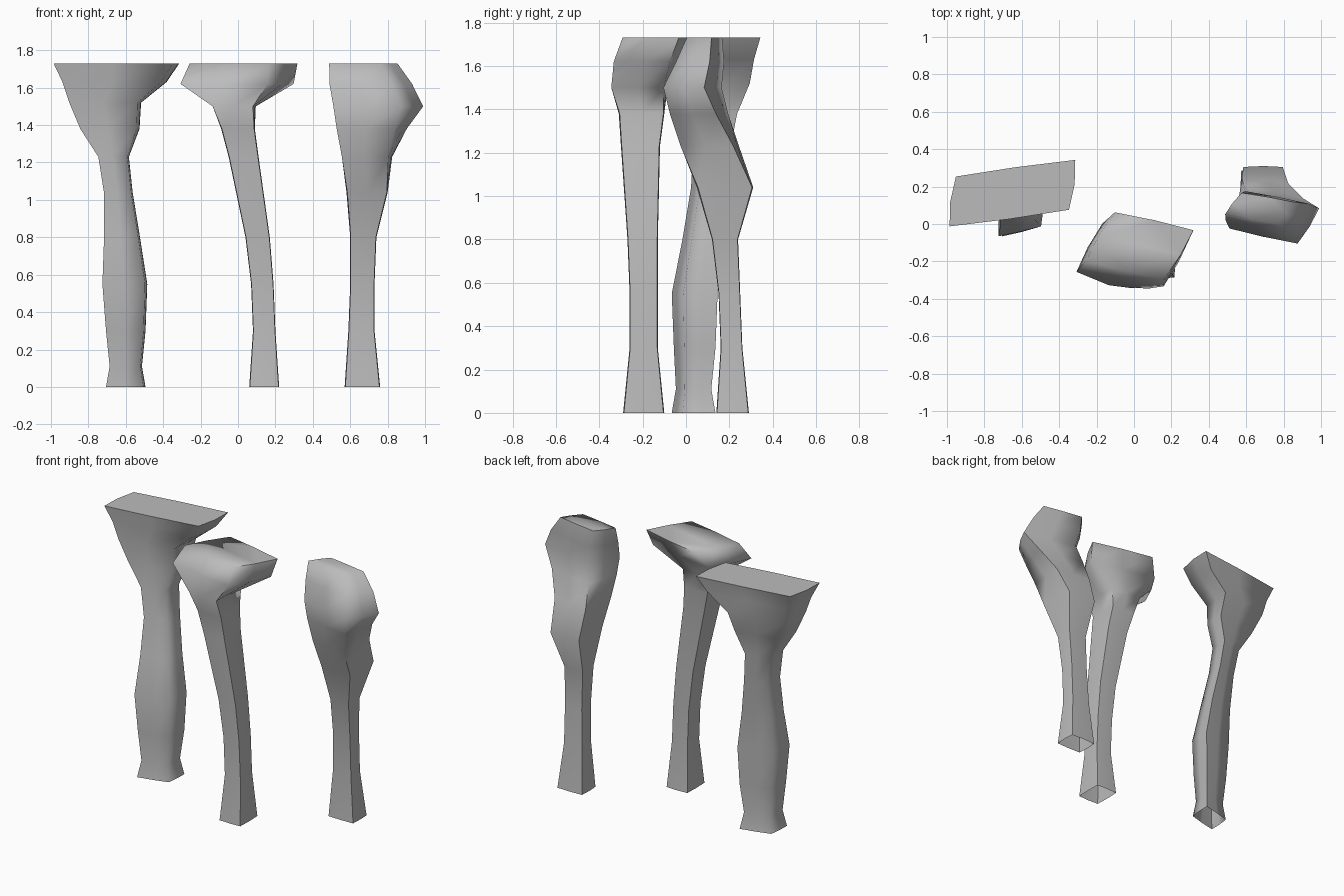
import bpy
import bmesh
import math

# Remove the default cube only
default_cube = bpy.data.objects.get("Cube")
if default_cube:
    bpy.data.objects.remove(default_cube, do_unlink=True)

# Single stone colour
stone = bpy.data.materials.new("stone grey")
stone.use_nodes = True
stone_colour = (0.5, 0.5, 0.5, 1)
stone.diffuse_color = stone_colour
stone.node_tree.nodes["Principled BSDF"].inputs["Base Color"].default_value = stone_colour

# Softened square outline: full-width side middles, slightly drawn-in corners
CORNER = 0.96
OUTLINE = [(-CORNER, -CORNER), (0, -1), (CORNER, -CORNER), (1, 0),
           (CORNER, CORNER), (0, 1), (-CORNER, CORNER), (-1, 0)]


def section_points(left, right, front, back, skew_x, skew_y):
    """Skewed outline that keeps to the given width and depth."""
    half_width = (right - left) / 2
    half_depth = (back - front) / 2
    middle_x = (left + right) / 2
    middle_y = (front + back) / 2
    for u, v in OUTLINE:
        x = middle_x + half_width * ((1 - abs(skew_x)) * u + skew_x * v)
        y = middle_y + half_depth * ((1 - abs(skew_y)) * v + skew_y * u)
        yield x, y


def build_pillar(name, sections, skew, ramp):
    """Loft the sections upward, cap the top and leave the foot open."""
    bm = bmesh.new()
    rings = []
    ramp_start, ramp_end = ramp
    for z, left, right, front, back in sections:
        amount = (z - ramp_start) / (ramp_end - ramp_start)
        amount = max(0, min(1, amount))
        points = section_points(left, right, front, back,
                                skew[0] * amount, skew[1] * amount)
        rings.append([bm.verts.new((x, y, z)) for x, y in points])

    # Side walls
    count = len(OUTLINE)
    for lower, upper in zip(rings, rings[1:]):
        for i in range(count):
            j = (i + 1) % count
            bm.faces.new((lower[i], lower[j], upper[j], upper[i]))

    # Flat head
    bm.faces.new(rings[-1])

    mesh = bpy.data.meshes.new(name)
    bm.to_mesh(mesh)
    bm.free()
    mesh.materials.append(stone)
    pillar = bpy.data.objects.new(name, mesh)
    bpy.context.collection.objects.link(pillar)

    bpy.ops.object.select_all(action="DESELECT")
    pillar.select_set(True)
    bpy.context.view_layer.objects.active = pillar
    bpy.ops.object.shade_smooth_by_angle(angle=math.radians(80))
    return pillar


# Sections are: height, left, right, front, back

# Wide funnel-headed pillar, skewed along its whole height
build_pillar("funnel_pillar", [
    (0, -.71, -.49, -.07, .14),
    (.11, -.69, -.51, -.05, .12),
    (.3, -.71, -.49, -.06, .14),
    (.55, -.73, -.48, -.07, .15),
    (.8, -.72, -.52, -.02, .16),
    (1.04, -.72, -.56, .02, .19),
    (1.23, -.75, -.58, .03, .21),
    (1.38, -.85, -.52, .03, .24),
    (1.52, -.91, -.51, .01, .3),
    (1.63, -.95, -.37, 0, .32),
    (1.73, -1, -.3, -.02, .35),
], skew=(.05, .25), ramp=(-1, 0))

# Leaning pillar with a slab-like head
build_pillar("slab_pillar", [
    (0, .06, .22, -.29, -.1),
    (.3, .08, .2, -.26, -.13),
    (.55, .07, .19, -.26, -.13),
    (.8, .04, .17, -.27, -.13),
    (1.23, -.05, .11, -.3, -.12),
    (1.38, -.09, .09, -.31, -.1),
    (1.5, -.14, .1, -.35, -.08),
    (1.62, -.32, .31, -.34, .01),
    (1.73, -.27, .33, -.3, .07),
], skew=(.27, -.27), ramp=(1.45, 1.65))

# Crooked pillar with a swollen head
build_pillar("swollen_pillar", [
    (0, .57, .76, .14, .29),
    (.3, .59, .73, .16, .26),
    (.55, .6, .73, .15, .25),
    (.8, .6, .74, .12, .24),
    (1.04, .58, .8, .05, .31),
    (1.23, .55, .83, -.03, .25),
    (1.38, .52, .91, -.08, .2),
    (1.5, .5, 1, -.11, .17),
    (1.62, .48, .94, -.05, .18),
    (1.73, .48, .86, 0, .17),
], skew=(.24, -.3), ramp=(1.1, 1.5))
